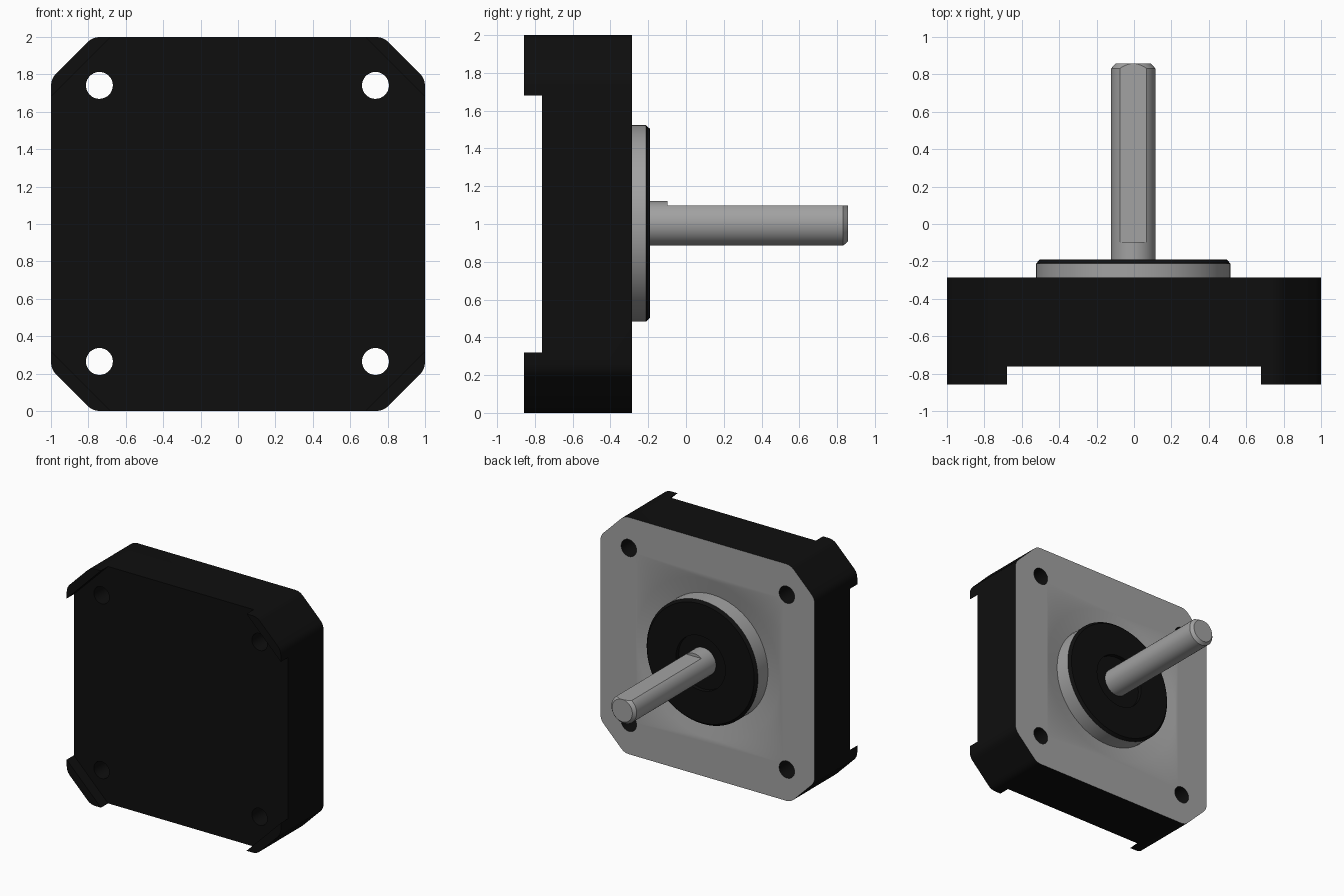
import bpy, bmesh, math
from mathutils import Vector

if "Cube" in bpy.data.objects:
    bpy.data.objects.remove(bpy.data.objects["Cube"])

CX, CZ = -0.004, 1.003      # motor axis


def material(name, rgb):
    m = bpy.data.materials.new(name)
    m.diffuse_color = (*rgb, 1)
    m.use_nodes = True
    m.node_tree.nodes["Principled BSDF"].inputs["Base Color"].default_value = m.diffuse_color
    return m


BLACK = material("black_paint", (0.0045, 0.0045, 0.0045))
STEEL = material("grey_steel", (0.36, 0.36, 0.36))


def finish(name, bm, mats=()):
    bmesh.ops.recalc_face_normals(bm, faces=bm.faces)
    me = bpy.data.meshes.new(name)
    bm.to_mesh(me)
    bm.free()
    ob = bpy.data.objects.new(name, me)
    bpy.context.collection.objects.link(ob)
    for m in mats:
        me.materials.append(m)
    return ob


def prism(name, pts, y0, y1, mats=()):
    """Extrude an x-z outline from y0 to y1."""
    bm = bmesh.new()
    f = bm.faces.new([bm.verts.new((x, y0, z)) for x, z in pts])
    ext = bmesh.ops.extrude_face_region(bm, geom=[f])["geom"]
    bmesh.ops.translate(bm, vec=(0, y1 - y0, 0),
                        verts=[v for v in ext if isinstance(v, bmesh.types.BMVert)])
    return finish(name, bm, mats)


def lathe(name, profile, mats=(), cx=CX, cz=CZ, n=64):
    """Revolve (radius, y) points about a y-parallel axis; ends are capped."""
    bm = bmesh.new()
    rings = [[bm.verts.new((cx + r * math.sin(2 * math.pi * i / n), y,
                            cz + r * math.cos(2 * math.pi * i / n)))
              for i in range(n)] for r, y in profile]
    for a, b in zip(rings, rings[1:]):
        for i in range(n):
            j = (i + 1) % n
            bm.faces.new((a[i], a[j], b[j], b[i]))
    bm.faces.new(rings[0])
    bm.faces.new(rings[-1])
    return finish(name, bm, mats)


def cut(ob, cutters):
    """Subtract the cutters and bake the result."""
    bpy.context.view_layer.objects.active = ob
    for c in cutters:
        c.hide_render = True
        m = ob.modifiers.new("cut", 'BOOLEAN')
        m.operation, m.solver, m.object = 'DIFFERENCE', 'EXACT', c
        bpy.ops.object.modifier_apply(modifier=m.name)
        bpy.data.objects.remove(c)


def smooth(ob):
    bpy.ops.object.select_all(action='DESELECT')
    ob.select_set(True)
    bpy.context.view_layer.objects.active = ob
    bpy.ops.object.shade_smooth_by_angle(angle=math.radians(25))


def paint(ob, rule):
    """Slot 1 where rule(center, normal) holds, slot 0 elsewhere."""
    for p in ob.data.polygons:
        p.material_index = 1 if rule(p.center, p.normal) else 0


# Square outline with chamfered corners, each bend rounded
K, R = 0.777, 0.10
corners = [(K, 1), (1, K), (1, -K), (K, -1), (-K, -1), (-1, -K), (-1, K), (-K, 1)]
outline = []
for i, p in enumerate(corners):
    p = Vector(p)
    t = R * math.tan(math.pi / 8)
    a = p + (Vector(corners[i - 1]) - p).normalized() * t
    b = p + (Vector(corners[(i + 1) % 8]) - p).normalized() * t
    for s in range(5):
        u = s / 4
        q = a * (1 - u) ** 2 + p * 2 * u * (1 - u) + b * u * u
        outline.append((q.x, q.y + 1))

# Housing: diamond recess leaves four corner feet, then screw holes and dished groove
housing = prism("housing", outline, -0.857, -0.287, (BLACK, STEEL))
D = 1.68
cutters = [prism("recess_cutter", [(D, 1), (0, 1 + D), (-D, 1), (0, 1 - D)], -1.0, -0.762)]
for sx in (-1, 1):
    for sz in (-1, 1):
        cutters.append(lathe("hole_cutter", [(0.072, -1), (0.072, 0)], (),
                             sx * 0.738 - 0.003, CZ + sz * 0.738, 32))
cutters.append(lathe("groove_cutter", [(0.52, -0.345), (0.67, -0.287), (0.696, -0.277)]))
cut(housing, cutters)
paint(housing, lambda c, n: n.y > 0.5 and c.y > -0.4)
smooth(housing)

# Pilot boss: steel rim, black bevel and face with a shallow central recess
boss = lathe("pilot_boss", [(0.52, -0.40), (0.52, -0.212), (0.50, -0.19), (0.23, -0.19),
                            (0.23, -0.225), (0.05, -0.225)], (BLACK, STEEL))
paint(boss, lambda c, n: abs(n.y) < 0.3 and Vector((c.x - CX, c.z - CZ)).length > 0.4)
smooth(boss)

# Shaft: bevelled tip and a flat milled along the top
shaft = lathe("shaft", [(0.118, -0.30), (0.118, 0.832), (0.095, 0.857)], (STEEL,))
cut(shaft, [prism("flat_cutter", [(-0.3, 1.097), (0.3, 1.097), (0.3, 1.3), (-0.3, 1.3)],
                  -0.097, 1.0)])
smooth(shaft)
